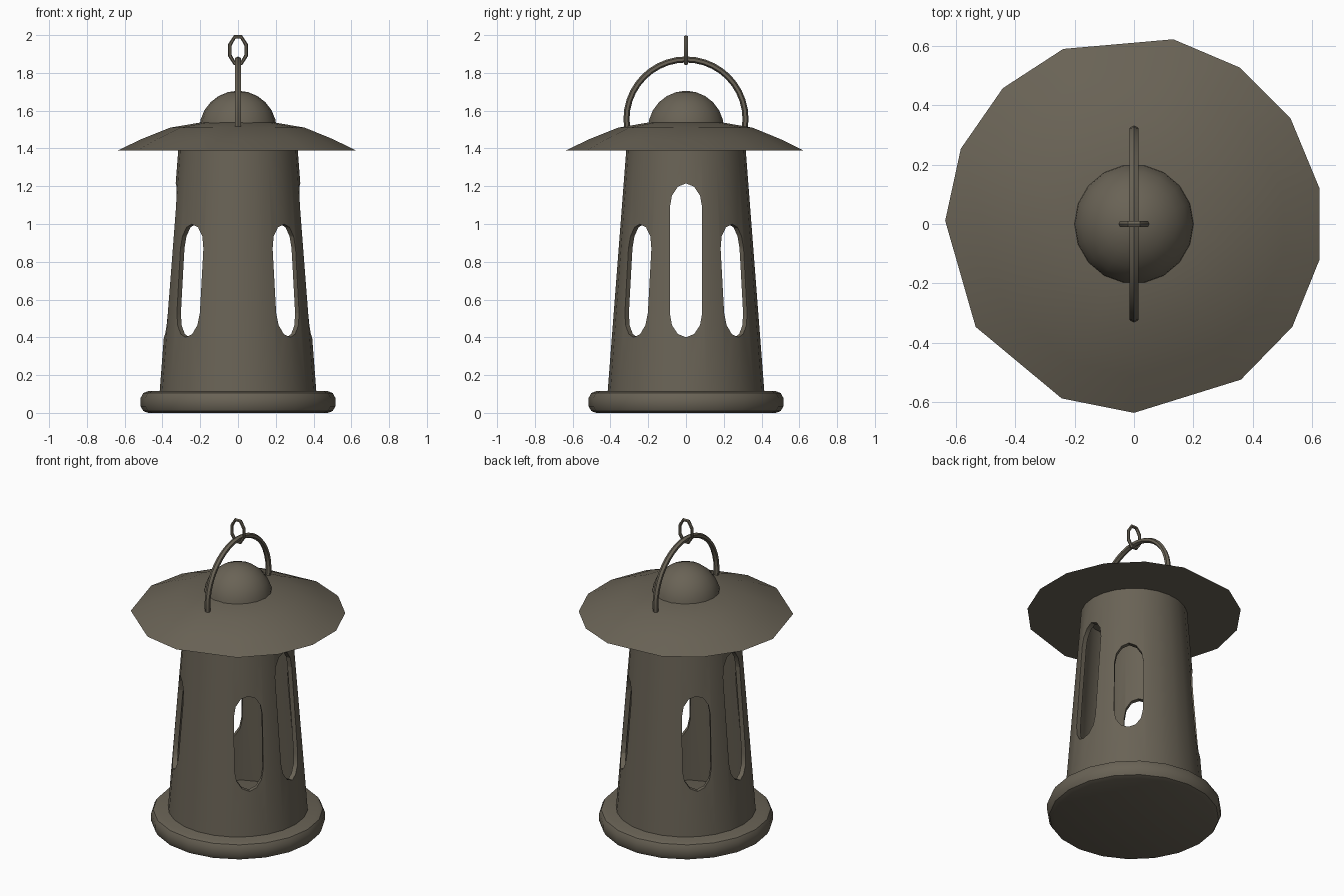
import bpy, bmesh, math
from mathutils import Vector

if "Cube" in bpy.data.objects:
    bpy.data.objects.remove(bpy.data.objects["Cube"])

metal = bpy.data.materials.new("dull bronze")
metal.diffuse_color = (0.142, 0.124, 0.092, 1)
metal.use_nodes = True
metal.node_tree.nodes["Principled BSDF"].inputs["Base Color"].default_value = metal.diffuse_color


def finish(name, bm, smooth=True, angle=35):
    bmesh.ops.remove_doubles(bm, verts=bm.verts, dist=1e-5)
    bmesh.ops.recalc_face_normals(bm, faces=bm.faces)
    me = bpy.data.meshes.new(name)
    bm.to_mesh(me)
    bm.free()
    me.materials.append(metal)
    ob = bpy.data.objects.new(name, me)
    bpy.context.collection.objects.link(ob)
    if smooth:
        shade(ob, angle)
    return ob


def activate(ob):
    bpy.ops.object.select_all(action='DESELECT')
    ob.select_set(True)
    bpy.context.view_layer.objects.active = ob


def shade(ob, angle=35):
    activate(ob)
    bpy.ops.object.shade_smooth_by_angle(angle=math.radians(angle))


def loft(bm, rings, close=False):
    n = len(rings[0])
    pairs = list(zip(rings, rings[1:])) + ([(rings[-1], rings[0])] if close else [])
    for a, b in pairs:
        for i in range(n):
            j = (i + 1) % n
            bm.faces.new((a[i], a[j], b[j], b[i]))


def lathe(name, profile, angles, close=False, smooth=True):
    """Turn an (r, z) profile around z; open profiles get capped ends."""
    bm = bmesh.new()
    rings = [[bm.verts.new((r * math.cos(a), r * math.sin(a), z)) for a in angles]
             for r, z in profile]
    loft(bm, rings, close)
    if not close:
        bm.faces.new(rings[0])
        bm.faces.new(rings[-1])
    return finish(name, bm, smooth)


def even(n):
    return [math.tau * i / n for i in range(n)]


def tube(name, centres, outs, side, rad_out, rad_side, sides, close):
    """Sweep a small polygon along a path."""
    bm = bmesh.new()
    rings = [[bm.verts.new(c + o * rad_out * math.cos(a) + side * rad_side * math.sin(a))
              for a in even(sides)] for c, o in zip(centres, outs)]
    loft(bm, rings, close)
    if not close:
        bm.faces.new(rings[0])
        bm.faces.new(rings[-1])
    return finish(name, bm, True, 50)


# Rounded base plate
lathe("base", [(0.475, 0), (0.502, 0.01), (0.515, 0.035), (0.515, 0.08),
               (0.502, 0.105), (0.475, 0.115)], even(20))

# Tapered hollow body
body = lathe("body", [(0.415, 0.11), (0.316, 1.395), (0.286, 1.395), (0.385, 0.11)],
             even(24), close=True)


# Rounded window openings cut straight through the body
def window_cutter(direction, low, high, half=0.086, cap=0.13):
    d = Vector((math.cos(direction), math.sin(direction), 0))
    s = Vector((-d.y, d.x, 0))
    outline = []
    for zc, start in ((high - cap, 0), (low + cap, math.pi)):
        for k in range(7):
            a = start + math.pi * k / 6
            outline.append((half * math.cos(a), zc + cap * math.sin(a)))
    bm = bmesh.new()
    rings = [[bm.verts.new(d * e + s * u + Vector((0, 0, z))) for u, z in outline]
             for e in (-0.7, 0.7)]
    loft(bm, rings)
    bm.faces.new(rings[0])
    bm.faces.new(rings[1])
    cutter = finish("window_cutter", bm, False)
    cutter.hide_render = True
    return cutter


for direction, top in ((0, 1.215), (math.pi / 4, 1.0), (-math.pi / 4, 1.0)):
    cutter = window_cutter(direction, 0.4, top)
    activate(body)
    mod = body.modifiers.new("window", 'BOOLEAN')
    mod.operation = 'DIFFERENCE'
    mod.solver = 'EXACT'
    mod.object = cutter
    while body.modifiers[0] != mod:
        bpy.ops.object.modifier_move_to_index(modifier=mod.name, index=0)
    bpy.ops.object.modifier_apply(modifier=mod.name)
    bpy.data.objects.remove(cutter, do_unlink=True)
shade(body, 35)

# Wide roof with an uneven faceted rim and flat underside
rim = [math.radians(d) for d in (11, 34, 56, 78, 112, 134, 156.5, 179,
                                 213, 247.5, 270, 304.5, 327, 349)]
lathe("roof", [(0.635, 1.39), (0.51, 1.45), (0.36, 1.51), (0.2, 1.537), (0.05, 1.545)], rim)

# Dome cap
lathe("dome", [(0.205 * math.cos(t), 1.5 + 0.205 * math.sin(t))
               for t in [math.radians(d) for d in (0, 15, 30, 45, 60, 75, 88)]], even(18))

# Carrying handle arched over the dome
X, Y, Z = Vector((1, 0, 0)), Vector((0, 1, 0)), Vector((0, 0, 1))
dirs = [Y * math.cos(a) + Z * math.sin(a)
        for a in [math.radians(-9 + 198 * i / 22) for i in range(23)]]
tube("handle", [Z * 1.556 + d * 0.315 for d in dirs], dirs, X, 0.016, 0.018, 6, False)

# Oval hanging ring
dirs = [X * math.cos(a) + Z * math.sin(a) for a in [t + math.pi / 8 for t in even(8)]]
tube("hanging_ring", [Z * 1.92 + X * d.x * 0.046 + Z * d.z * 0.076 for d in dirs],
     dirs, Y, 0.01, 0.011, 6, True)
